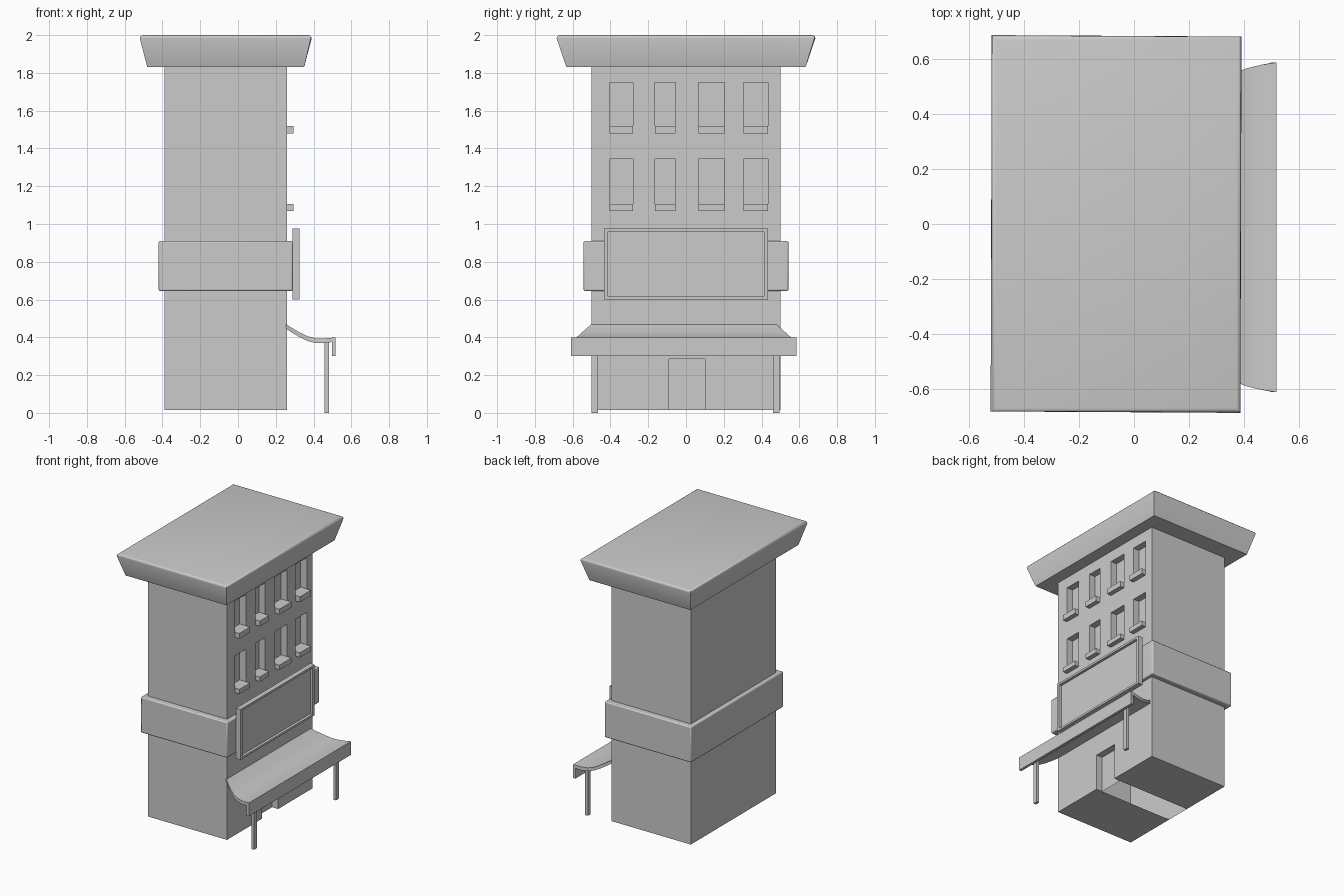
import bpy, bmesh, math

if "Cube" in bpy.data.objects:
    bpy.data.objects.remove(bpy.data.objects["Cube"])


def make_object(name, bm):
    bmesh.ops.recalc_face_normals(bm, faces=bm.faces[:])
    me = bpy.data.meshes.new(name)
    bm.to_mesh(me)
    bm.free()
    ob = bpy.data.objects.new(name, me)
    bpy.context.collection.objects.link(ob)
    return ob


def add_box(bm, x0, x1, y0, y1, z0, z1):
    verts = bmesh.ops.create_cube(bm, size=1)["verts"]
    for v in verts:
        v.co.x = x1 if v.co.x > 0 else x0
        v.co.y = y1 if v.co.y > 0 else y0
        v.co.z = z1 if v.co.z > 0 else z0
    return verts


def box(name, *dims):
    bm = bmesh.new()
    add_box(bm, *dims)
    return make_object(name, bm)


def smooth(ob, angle):
    bpy.ops.object.select_all(action="DESELECT")
    ob.select_set(True)
    bpy.context.view_layer.objects.active = ob
    bpy.ops.object.shade_smooth_by_angle(angle=math.radians(angle))


WALL = 0.26
columns = [(-0.405, -0.28), (-0.165, -0.055), (0.065, 0.205), (0.305, 0.435)]
floors = [(1.07, 1.105, 1.345), (1.48, 1.52, 1.75)]  # sill bottom, sill top, head
door = (-0.09, 0.10)

# Main block with window and doorway recesses
body = box("building_body", -0.39, WALL, -0.5, 0.5, 0.015, 1.84)
bm = bmesh.new()
for _, low, high in floors:
    for y0, y1 in columns:
        add_box(bm, WALL - 0.05, WALL + 0.1, y0, y1, low, high)
add_box(bm, WALL - 0.05, WALL + 0.1, *door, -0.1, 0.285)
cutter = make_object("recess_cutter", bm)
cutter.hide_render = True
mod = body.modifiers.new("recesses", "BOOLEAN")
mod.operation, mod.solver, mod.object = "DIFFERENCE", "EXACT", cutter
bpy.context.view_layer.objects.active = body
bpy.ops.object.modifier_apply(modifier=mod.name)
bpy.data.objects.remove(cutter)

# Underside is open along the doorway strip
bm = bmesh.new()
bm.from_mesh(body.data)
for y in door:
    bottom = [f for f in bm.faces if f.normal.z < -0.9 and f.calc_center_median().z < 0.02]
    edges = list({e for f in bottom for e in f.edges})
    verts = list({v for f in bottom for v in f.verts})
    bmesh.ops.bisect_plane(bm, geom=bottom + edges + verts, plane_co=(0, y, 0),
                           plane_no=(0, 1, 0), dist=1e-5)
strip = [f for f in bm.faces if abs(f.normal.z) > 0.9 and f.calc_center_bounds().z < 0.02
         and door[0] < f.calc_center_bounds().y < door[1]]
bmesh.ops.delete(bm, geom=strip, context="FACES")
bm.to_mesh(body.data)
bm.free()

# Window sills
bm = bmesh.new()
for bottom, top, _ in floors:
    for y0, y1 in columns:
        add_box(bm, WALL - 0.01, 0.295, y0, y1, bottom, top)
make_object("window_sills", bm)

# Flared roof cornice with rounded top edge
bm = bmesh.new()
for v in add_box(bm, -0.52, 0.39, -0.685, 0.685, 1.83, 2.0):
    if v.co.z < 1.9:
        v.co.x += 0.04 if v.co.x < 0 else -0.04
        v.co.y += 0.052 if v.co.y < 0 else -0.052
top_edges = [e for e in bm.edges if all(v.co.z > 1.9 for v in e.verts)]
bmesh.ops.bevel(bm, geom=top_edges, offset=0.018, segments=3, profile=0.5, affect="EDGES")
smooth(make_object("roof_cornice", bm), 50)

# Band around the middle
band = box("middle_band", -0.42, 0.29, -0.542, 0.542, 0.645, 0.91)
mod = band.modifiers.new("soft_edges", "BEVEL")
mod.width, mod.segments = 0.008, 2
smooth(band, 40)

# Blank signboard with a recessed panel
bm = bmesh.new()
add_box(bm, 0.288, 0.325, -0.435, 0.435, 0.60, 0.975)
bm.normal_update()
face = max(bm.faces, key=lambda f: f.calc_center_median().x)
bmesh.ops.inset_region(bm, faces=[face], thickness=0.033)
inner = max((f for f in bm.faces if f.normal.x > 0.9), key=lambda f: f.calc_area())
for v in inner.verts:
    v.co.z += 0.008 if v.co.z > 0.8 else -0.008
ret = bmesh.ops.extrude_discrete_faces(bm, faces=[inner])
for v in ret["faces"][0].verts:
    v.co.x -= 0.02
make_object("signboard", bm)

# Curved awning: section points are (x, z, half width), with a hanging lip
top = [(0.255, 0.47, 0.49), (0.29, 0.447, 0.515), (0.33, 0.424, 0.541), (0.37, 0.405, 0.562),
       (0.41, 0.395, 0.577), (0.46, 0.394, 0.589), (0.517, 0.40, 0.598)]
under = [(0.517, 0.30, 0.598), (0.497, 0.30, 0.598), (0.497, 0.375, 0.596)]
under += [(x, z - 0.025, w) for x, z, w in reversed(top[:-1])]
n = len(top)
bm = bmesh.new()
rings = [[bm.verts.new((x, -0.012 + s * w, z)) for x, z, w in top + under] for s in (-1, 1)]
count = len(rings[0])
for i in range(count):
    j = (i + 1) % count
    bm.faces.new((rings[0][i], rings[0][j], rings[1][j], rings[1][i]))
for r in rings:
    for i in range(n - 2):
        bm.faces.new((r[i], r[i + 1], r[count - 2 - i], r[count - 1 - i]))
    bm.faces.new((r[n - 2], r[n - 1], r[n], r[n + 1], r[n + 2], r[n + 3]))
smooth(make_object("awning", bm), 30)

# Awning posts
for name, y in (("front_post", -0.482), ("back_post", 0.478)):
    box(name, 0.459, 0.481, y - 0.017, y + 0.017, 0, 0.375)
